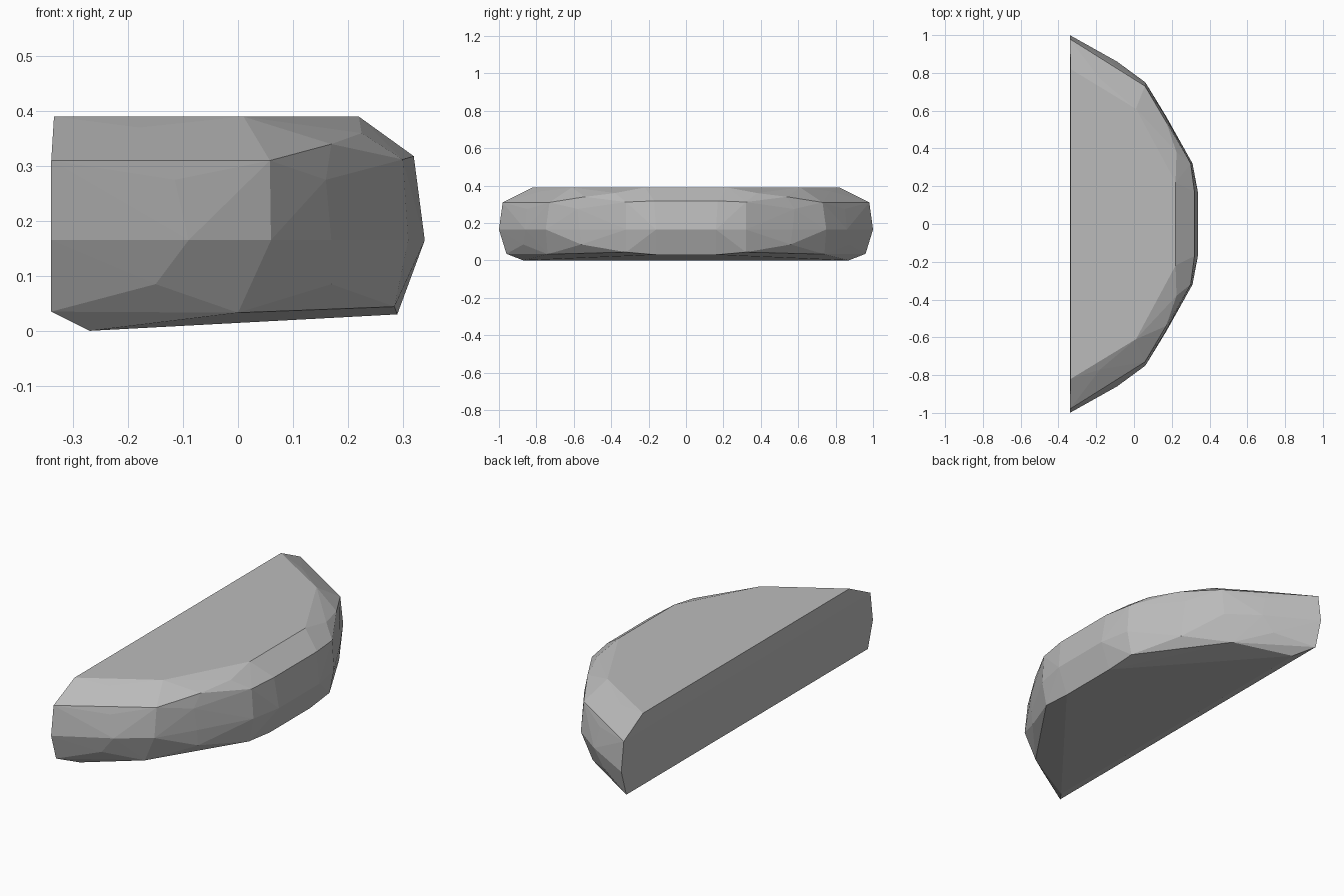
import bpy, bmesh

# Grey stone material
mat = bpy.data.materials.new("stone_grey")
mat.diffuse_color = (0.5, 0.5, 0.5, 1)

# Chipped half-round slab: corner points of one half, mirrored in y
half = [
    # top rim
    (-0.335, 0.82, 0.39), (-0.18, 0.77, 0.37), (0.01, 0.61, 0.39),
    (0.11, 0.56, 0.36), (0.22, 0.22, 0.39), (0.225, 0.38, 0.36),
    # upper side
    (-0.34, 0.98, 0.31), (-0.115, 0.85, 0.275), (0.058, 0.73, 0.31),
    (0.16, 0.58, 0.275), (0.17, 0.54, 0.34), (0.30, 0.32, 0.312), (0.32, 0.17, 0.318),
    # widest ring
    (-0.34, 1.0, 0.165), (-0.09, 0.86, 0.165), (0.06, 0.75, 0.165),
    (0.17, 0.57, 0.165), (0.31, 0.32, 0.165), (0.34, 0.16, 0.165),
    # lower side and underside
    (-0.34, 0.96, 0.035), (-0.15, 0.87, 0.085), (0.0, 0.74, 0.033),
    (0.17, 0.56, 0.085), (0.285, 0.32, 0.044), (0.29, 0.16, 0.03), (-0.27, 0.87, 0.0),
]

bm = bmesh.new()
for x, y, z in half:
    for s in (1, -1):
        bm.verts.new((x, s * y, z))
res = bmesh.ops.convex_hull(bm, input=bm.verts[:])
loose = [v for v in bm.verts if not v.link_faces]
bmesh.ops.delete(bm, geom=loose, context='VERTS')
bmesh.ops.recalc_face_normals(bm, faces=bm.faces[:])

mesh = bpy.data.meshes.new("half_round_slab")
bm.to_mesh(mesh)
bm.free()
mesh.materials.append(mat)
bpy.context.collection.objects.link(bpy.data.objects.new("half_round_slab", mesh))
